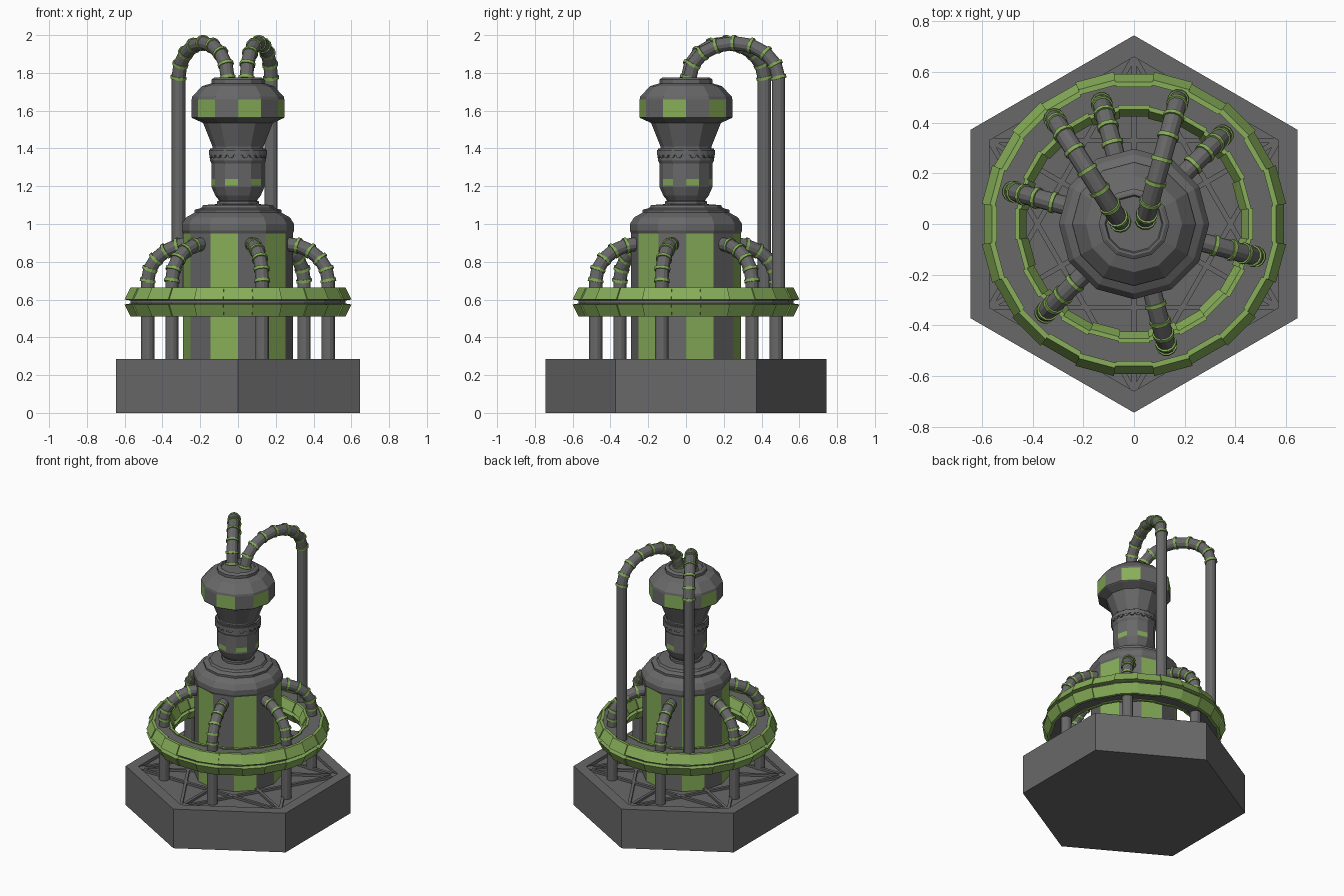
import bpy, bmesh, math
from math import sin, cos, pi, radians
from mathutils import Vector

if "Cube" in bpy.data.objects:
    bpy.data.objects.remove(bpy.data.objects["Cube"])

green = bpy.data.materials.new("green_paint")
green.diffuse_color = (0.24, 0.42, 0.10, 1)
green.use_nodes = True
green.node_tree.nodes["Principled BSDF"].inputs["Base Color"].default_value = green.diffuse_color
grey = bpy.data.materials.new("grey_metal")
grey.diffuse_color = (0.14, 0.14, 0.14, 1)
grey.use_nodes = True
grey.node_tree.nodes["Principled BSDF"].inputs["Base Color"].default_value = grey.diffuse_color


def finish(name, bm):
    bmesh.ops.recalc_face_normals(bm, faces=bm.faces)
    me = bpy.data.meshes.new(name)
    bm.to_mesh(me)
    bm.free()
    me.materials.append(grey)
    me.materials.append(green)
    ob = bpy.data.objects.new(name, me)
    bpy.context.collection.objects.link(ob)
    return ob


def loft(bm, rings, mat=0):
    """Bridge closed vertex rings in order and cap both ends."""
    vs = [[bm.verts.new(p) for p in r] for r in rings]
    n = len(vs[0])
    for a, b in zip(vs, vs[1:]):
        for i in range(n):
            j = (i + 1) % n
            bm.faces.new((a[i], a[j], b[j], b[i])).material_index = mat
    bm.faces.new(vs[0][::-1]).material_index = mat
    bm.faces.new(vs[-1]).material_index = mat


def lathe(name, profile, n=12, panels=None):
    """Turned part; panels = (z_low, z_high, parity) paints every second side green."""
    bm = bmesh.new()
    off = pi / 2
    loft(bm, [[(r * cos(off + 2 * pi * i / n), r * sin(off + 2 * pi * i / n), z)
               for i in range(n)] for r, z in profile])
    if panels:
        lo, hi, parity = panels
        for f in bm.faces:
            zs = [v.co.z for v in f.verts]
            if len(f.verts) == 4 and min(zs) > lo - 1e-3 and max(zs) < hi + 1e-3:
                c = f.calc_center_median()
                k = int(((math.atan2(c.y, c.x) - off) % (2 * pi)) / (2 * pi / n))
                if k % 2 == parity:
                    f.material_index = 1
    return finish(name, bm)


def sweep(bm, pts, radius, side, mat=0, n=12):
    """Round tube along a planar path; side is the normal of that plane."""
    rings = []
    for i, p in enumerate(pts):
        t = (pts[min(i + 1, len(pts) - 1)] - pts[max(i - 1, 0)]).normalized()
        u = side.cross(t)
        rings.append([p + radius * (cos(2 * pi * k / n) * side + sin(2 * pi * k / n) * u)
                      for k in range(n)])
    loft(bm, rings, mat)


def hose(name, foot, bend, z0, r=0.037):
    """Upright pipe from z0 to the start of the bend, then a banded hose."""
    bm = bmesh.new()
    d = bend[-1] - bend[0]
    side = Vector((-d.y, d.x, 0)).normalized()
    sweep(bm, [Vector((foot[0], foot[1], z0)), bend[0]], r - 0.001, side)
    sweep(bm, bend, r, side)
    for i, p in enumerate(bend):
        t = (bend[min(i + 1, len(bend) - 1)] - bend[max(i - 1, 0)]).normalized()
        sweep(bm, [p - t * 0.008, p + t * 0.008], r + 0.006, side, 1)
    finish(name, bm)


# Hexagonal base with a shallow tray in the top
lathe("base", [(0.745, 0), (0.745, 0.285), (0.66, 0.285), (0.66, 0.262)], n=6)

# Tray bracing: star of beams plus spokes
bm = bmesh.new()
corner = [Vector((0.66 * sin(k * pi / 3), 0.66 * cos(k * pi / 3), 0.262)) for k in range(6)]
beams = [(corner[k], corner[(k + 2) % 6]) for k in range(6)]
beams += [(corner[k], Vector((corner[k].x * 0.4, corner[k].y * 0.4, 0.262))) for k in range(6)]
for a, b in beams:
    w = (b - a).cross(Vector((0, 0, 1))).normalized() * 0.01
    up = Vector((0, 0, 0.016))
    loft(bm, [[p - w, p + w, p + w + up, p - w + up] for p in (a, b)])
finish("tray_beams", bm)

# Twelve-sided tank with stepped shoulder
lathe("tank", [(0.29, 0.262), (0.29, 0.95), (0.297, 0.965), (0.297, 1.0), (0.275, 1.035),
               (0.23, 1.06), (0.23, 1.075), (0.195, 1.085), (0.185, 1.10),
               (0.115, 1.105)], panels=(0.26, 0.95, 1))

# Neck with small windows
lathe("neck", [(0.11, 1.09), (0.11, 1.12), (0.10, 1.125), (0.12, 1.15), (0.14, 1.195),
               (0.14, 1.205), (0.14, 1.238), (0.14, 1.32), (0.148, 1.335),
               (0.148, 1.40)], panels=(1.205, 1.238, 1))

# Scalloped collar: a row of small knobs below a band
bm = bmesh.new()
loft(bm, [[(0.154 * cos(k * pi / 12), 0.154 * sin(k * pi / 12), z) for k in range(24)]
          for z in (1.365, 1.392)])
for k in range(24):
    c = Vector((0.146 * cos(k * pi / 12), 0.146 * sin(k * pi / 12), 1.365))
    out = Vector((cos(k * pi / 12), sin(k * pi / 12), 0))
    sweep(bm, [c - out * 0.02, c + out * 0.006], 0.016, Vector((-out.y, out.x, 0)), n=8)
finish("collar", bm)

# Flared head with windows and stepped lid
lathe("head", [(0.135, 1.385), (0.135, 1.41), (0.185, 1.535), (0.24, 1.56), (0.245, 1.565),
               (0.245, 1.66), (0.242, 1.675), (0.19, 1.73), (0.14, 1.745), (0.14, 1.765),
               (0.125, 1.775), (0.115, 1.775), (0.11, 1.765)], panels=(1.564, 1.661, 0))

# Floating ring: grey core with overlapping green plates inside and outside
MID = 0.587


def wedge(bm, section, a0, a1, mat):
    loft(bm, [[(r * cos(a), r * sin(a), z) for r, z in section] for a in (a0, a1)], mat)


core = [(0.465, 0.652), (0.56, 0.652), (0.575, MID), (0.56, 0.522), (0.465, 0.522), (0.45, MID)]
outer = [(0.545, 0.665), (0.566, 0.665), (0.598, 0.60), (0.565, 0.595)]
inner = [(0.475, 0.66), (0.457, 0.66), (0.428, 0.60), (0.46, 0.595)]
bm_core, bm_plate = bmesh.new(), bmesh.new()
N = 24
for i in range(N):
    a, h = -pi / 2 + 2 * pi * i / N, pi / N
    wedge(bm_core, core, a - h, a + h, 0)
    grow = 0.008 if i % 2 else 0.0
    for flip in (1, -1):
        for sec, sign in ((outer, 1), (inner, -1)):
            s = [(r + sign * grow, MID + flip * (z - MID)) for r, z in sec]
            wedge(bm_plate, s, a - h, a + h, 1)
finish("ring_core", bm_core)
finish("ring_plates", bm_plate)

# Six feed hoses from the tray into the tank's green panels
for i in range(6):
    a = radians(-75 + 60 * i)
    d = Vector((cos(a), sin(a), 0))
    bend = [d * (0.255 + 0.24 * cos(t)) + Vector((0, 0, 0.70 + 0.195 * sin(t)))
            for t in (k * pi / 10 for k in range(6))]
    hose("feed_hose_%d" % (i + 1), d * 0.495, bend, 0.262)

# Two tall hoses arching from the ring up and over into the lid
for i, (foot, end) in enumerate((((-0.315, 0.415), (-0.055, 0.01)), ((0.175, 0.49), (0.045, 0.02)))):
    f, e = Vector((*foot, 0)), Vector((*end, 0))
    bend = [(f + e) / 2 + (f - e) / 2 * cos(t) + Vector((0, 0, 1.775 + 0.183 * sin(t)))
            for t in (k * pi / 8 for k in range(9))]
    hose("tall_hose_%d" % (i + 1), foot, bend, 0.60)
